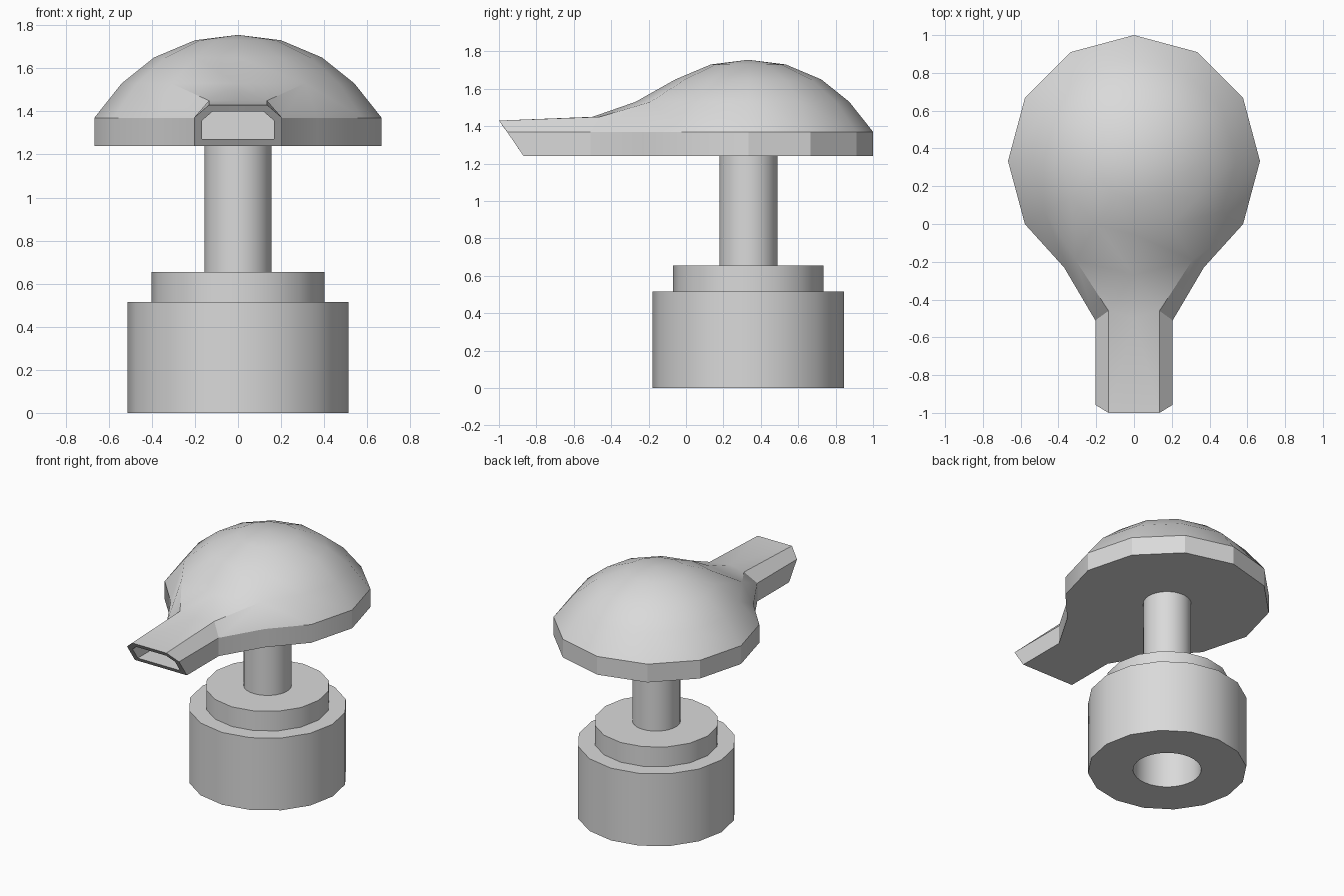
import bpy, bmesh, math

cube = bpy.data.objects.get("Cube")
if cube:
    bpy.data.objects.remove(cube, do_unlink=True)

CY = 0.333  # y of the pump axis

grey = bpy.data.materials.new("light_grey")
grey.use_nodes = True
grey.diffuse_color = (0.7, 0.7, 0.7, 1)
grey.node_tree.nodes["Principled BSDF"].inputs["Base Color"].default_value = (0.7, 0.7, 0.7, 1)


def activate(ob):
    bpy.ops.object.select_all(action='DESELECT')
    ob.select_set(True)
    bpy.context.view_layer.objects.active = ob


def smooth(ob):
    activate(ob)
    bpy.ops.object.shade_smooth_by_angle(angle=math.radians(29))


def cylinder(name, radius, z0, z1, sides):
    bpy.ops.mesh.primitive_cylinder_add(vertices=sides, radius=radius, depth=z1 - z0,
                                        location=(0, CY, (z0 + z1) / 2))
    ob = bpy.context.object
    ob.name = name
    ob.data.materials.append(grey)
    return ob


# Base with a round socket underneath
base = cylinder("base", 0.513, 0, 0.515, 16)
cutter = cylinder("socket_cutter", 0.22, -0.2, 0.45, 32)
cutter.hide_render = True
cut = base.modifiers.new("socket", 'BOOLEAN')
cut.operation = 'DIFFERENCE'
cut.solver = 'EXACT'
cut.object = cutter
activate(base)
bpy.ops.object.modifier_apply(modifier="socket")
bpy.data.objects.remove(cutter, do_unlink=True)
smooth(base)

# Collar and stem
smooth(cylinder("collar", 0.402, 0.515, 0.655, 16))
smooth(cylinder("stem", 0.155, 0.655, 1.24, 32))

# Pump head: twelve-sided dome whose front runs out into a spout
N = 12
Z_LOW, Z_RIM = 1.24, 1.37
bm = bmesh.new()


def ring(radius, z, columns=range(N)):
    verts = {}
    for k in columns:
        a = math.tau * k / N
        verts[k] = bm.verts.new((radius * math.sin(a), CY - radius * math.cos(a), z))
    return verts


def pair(x, y, z):
    """Mirrored vertices on the right-hand and left-hand side."""
    return [bm.verts.new((s * x, y, z)) for s in (1, -1)]


pole = bm.verts.new((0, CY, 1.755))
rings = [ring(0.2, 1.73), ring(0.39, 1.65), ring(0.54, 1.53)]
rim = ring(0.667, Z_RIM, range(1, N))
low = ring(0.667, Z_LOW, range(1, N))

# Pull the front of the dome towards the spout
shoulder = rings[2]
shoulder[0].co = (0, -0.27, 1.53)
for k, s in ((1, 1), (N - 1, -1)):
    shoulder[k].co = (s * 0.31, -0.19, 1.53)
    for edge, z in ((rim, Z_RIM), (low, Z_LOW)):
        edge[k].co = (s * 0.37, -0.23, z)

# Dome surface
for k in range(N):
    n = (k + 1) % N
    bm.faces.new((pole, rings[0][k], rings[0][n]))
    for upper, lower in zip(rings, rings[1:]):
        bm.faces.new((upper[k], lower[k], lower[n], upper[n]))
    if 0 < k < N - 1:
        bm.faces.new((shoulder[k], rim[k], rim[n], shoulder[n]))

# Spout cross-sections at the root and the slanted tip
root_mid = bm.verts.new((0, -0.5, 1.45))
root_top = pair(0.135, -0.46, 1.45)
root_side = pair(0.205, -0.51, Z_RIM)
root_low = pair(0.205, -0.51, Z_LOW)
tip_mid = bm.verts.new((0, -1.0, 1.43))
tip_top = pair(0.135, -1.0, 1.43)
tip_side = pair(0.205, -0.957, Z_RIM)
tip_low = pair(0.205, -0.868, Z_LOW)

# Spout top and sloping shoulders
for i, k in enumerate((1, N - 1)):
    bm.faces.new((shoulder[0], shoulder[k], root_top[i], root_mid))
    bm.faces.new((shoulder[k], rim[k], root_side[i], root_top[i]))
    bm.faces.new((root_mid, root_top[i], tip_top[i], tip_mid))
    bm.faces.new((root_top[i], root_side[i], tip_side[i], tip_top[i]))

# Vertical wall around the head, flat underside and tip
upper = [tip_side[0], root_side[0]] + list(rim.values()) + [root_side[1], tip_side[1]]
lower = [tip_low[0], root_low[0]] + list(low.values()) + [root_low[1], tip_low[1]]
for i in range(len(upper) - 1):
    bm.faces.new((upper[i], lower[i], lower[i + 1], upper[i + 1]))
bm.faces.new(lower)
tip = bm.faces.new((tip_low[0], tip_side[0], tip_top[0], tip_mid,
                    tip_top[1], tip_side[1], tip_low[1]))
bmesh.ops.recalc_face_normals(bm, faces=bm.faces[:])

# Hollow nozzle opening
bmesh.ops.inset_region(bm, faces=[tip], thickness=0.038, use_even_offset=True)
hole = bmesh.ops.extrude_face_region(bm, geom=[tip])
for v in hole["geom"]:
    if isinstance(v, bmesh.types.BMVert):
        v.co.y = -0.55
if tip.is_valid:
    bmesh.ops.delete(bm, geom=[tip], context='FACES_ONLY')
bmesh.ops.recalc_face_normals(bm, faces=bm.faces[:])

mesh = bpy.data.meshes.new("pump_head")
bm.to_mesh(mesh)
bm.free()
mesh.materials.append(grey)
head = bpy.data.objects.new("pump_head", mesh)
bpy.context.collection.objects.link(head)
smooth(head)
